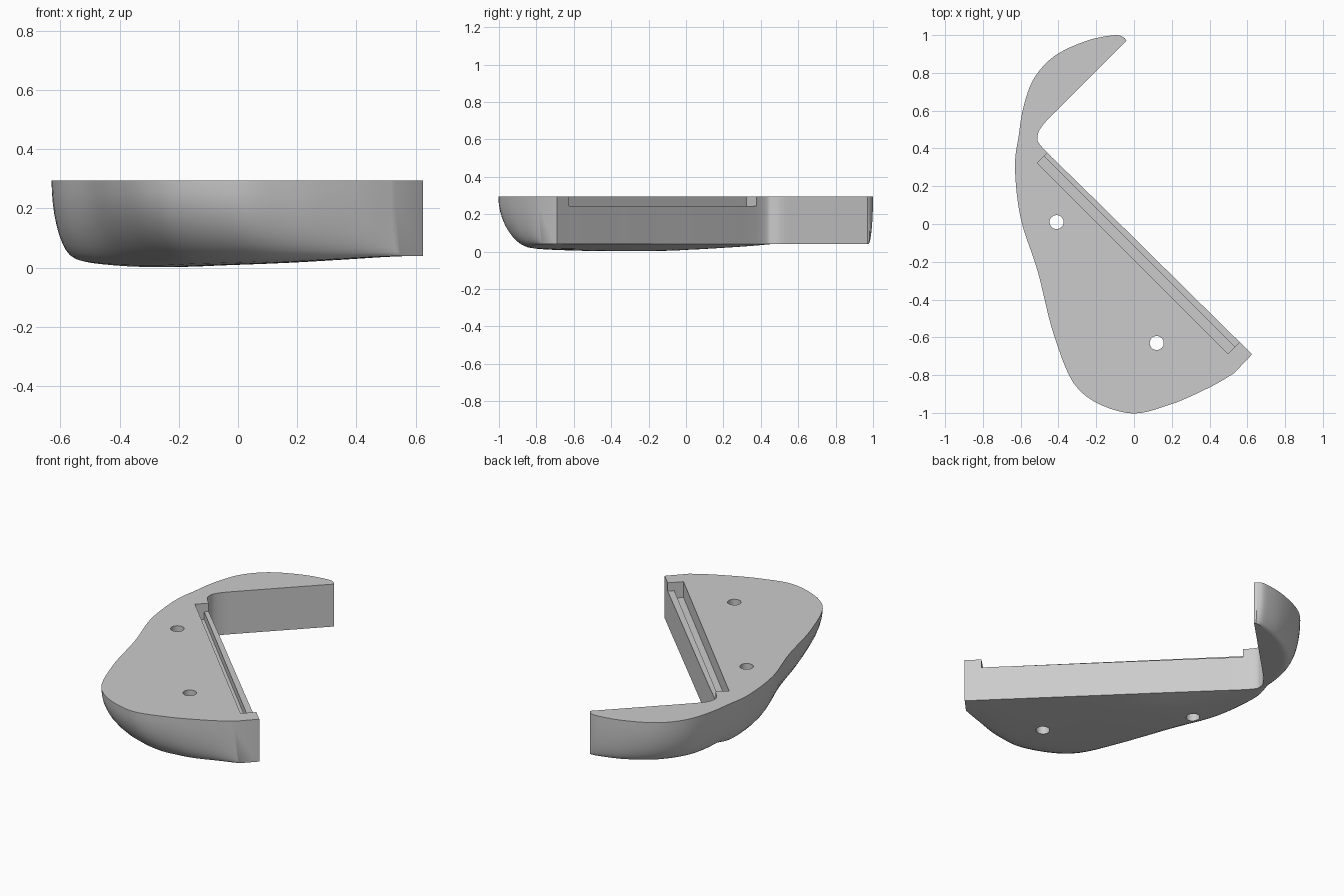
import bpy, bmesh, math
from mathutils import Vector

cube = bpy.data.objects.get("Cube")
if cube:
    bpy.data.objects.remove(cube, do_unlink=True)

TOP = 0.295      # height of the flat face
EDGE = 0.04      # lower edge of the inner wall
ARC, FLAT = 10, 10   # columns in the rounded flank and in the underside
STEPS = 6        # rows between two ribs

# Ribs from tip to foot: outer x, y, inner x, y, flank radius, belly dip
ribs = [Vector(r) for r in (
    (-.05, .985, -.04, .97, .01, 0),
    (-.1, 1, -.09, .92, .03, 0),
    (-.25, .97, -.2, .81, .05, 0),
    (-.42, .89, -.31, .7, .08, 0),
    (-.53, .77, -.42, .59, .1, 0),
    (-.585, .62, -.485, .52, .1, 0),
    (-.61, .47, -.51, .465, .09, 0),
    (-.63, .3, -.485, .405, .11, .01),
    (-.6, .03, -.3, .222, .13, .025),
    (-.51, -.25, -.13, .055, .18, .036),
    (-.42, -.6, .06, -.133, .25, .038),
    (-.29, -.88, .2, -.271, .27, .033),
    (-.04, -1, .35, -.419, .24, .025),
    (.18, -.96, .47, -.537, .16, .015),
    (.4, -.865, .55, -.616, .08, .005),
    (.53, -.79, .625, -.69, .03, 0))]


def smooth_rows(points):
    """Catmull-Rom interpolation through all ribs."""
    rows = []
    for i in range(len(points) - 1):
        b, c = points[i], points[i + 1]
        a = points[max(i - 1, 0)]
        d = points[min(i + 2, len(points) - 1)]
        for k in range(STEPS):
            t = k / STEPS
            rows.append(b + ((c - a) * t + (2 * a - 5 * b + 4 * c - d) * t**2
                             + (3 * b - a - 3 * c + d) * t**3) / 2)
    return rows + [points[-1]]


def section(row):
    """Points from the outer rim, round the flank, to the inner wall."""
    outer, inner = Vector(row[0:2]), Vector(row[2:4])
    length = (inner - outer).length
    width = min(row[4], length * 0.9)
    dists = [width * (1 - math.cos(math.pi / 2 * j / ARC)) for j in range(ARC)]
    dists += [width + (length - width) * j / FLAT for j in range(FLAT + 1)]
    result = []
    for d in dists:
        s = d / length
        low = EDGE - row[5] * math.sin(math.pi * min(s, 1)**0.8)
        rise = 1 - math.sqrt(1 - (1 - min(d / width, 1))**2)
        p = outer.lerp(inner, s)
        result.append((p.x, p.y, low + (TOP - low) * rise))
    return result + [(inner.x, inner.y, TOP)]


# Shell body
bm = bmesh.new()
grid = [[bm.verts.new(p) for p in section(r)] for r in smooth_rows(ribs)]
for r0, r1 in zip(grid, grid[1:]):
    for j in range(len(r0) - 1):
        bm.faces.new((r0[j], r0[j + 1], r1[j + 1], r1[j]))
bm.faces.new([r[0] for r in grid] + [r[-1] for r in reversed(grid)])
bm.faces.new(grid[0])
bm.faces.new(grid[-1])
bmesh.ops.recalc_face_normals(bm, faces=bm.faces)
mesh = bpy.data.meshes.new("shell_body")
bm.to_mesh(mesh)
bm.free()
body = bpy.data.objects.new("shell_body", mesh)
bpy.context.collection.objects.link(body)

# Grey material
grey = bpy.data.materials.new("plain_grey")
grey.use_nodes = True
colour = (0.6, 0.6, 0.6, 1)
grey.diffuse_color = colour
grey.node_tree.nodes["Principled BSDF"].inputs["Base Color"].default_value = colour
mesh.materials.append(grey)


def cut(cutter):
    """Subtract a helper from the body, then remove the helper."""
    cutter.hide_render = True
    mod = body.modifiers.new("cut", 'BOOLEAN')
    mod.operation, mod.solver, mod.object = 'DIFFERENCE', 'EXACT', cutter
    bpy.ops.object.select_all(action='DESELECT')
    bpy.context.view_layer.objects.active = body
    body.select_set(True)
    bpy.ops.object.modifier_apply(modifier=mod.name)
    bpy.data.objects.remove(cutter, do_unlink=True)


def slot_cutter(near, far, floor):
    """Box along the diagonal wall, between two offsets, down to floor."""
    along, across = Vector((1, -1, 0)).normalized(), Vector((1, 1, 0)).normalized()
    height = 0.4 - floor
    centre = along * 0.124 + across * (near + far) / 2
    centre.z = floor + height / 2
    bpy.ops.mesh.primitive_cube_add(size=1, location=centre,
                                    rotation=(0, 0, -math.pi / 4))
    box = bpy.context.object
    box.scale = (1.428, far - near, height)
    bpy.context.view_layer.update()
    return box


# Open ledge and the deeper groove behind it
cut(slot_cutter(-0.134, 0.03, 0.245))
cut(slot_cutter(-0.134, -0.083, 0.2))

# Screw holes
for x, y in ((-.41, .01), (.12, -.63)):
    bpy.ops.mesh.primitive_cylinder_add(vertices=32, radius=0.037, depth=1,
                                        location=(x, y, 0.15))
    cut(bpy.context.object)

bpy.ops.object.shade_smooth_by_angle(angle=math.radians(35))
